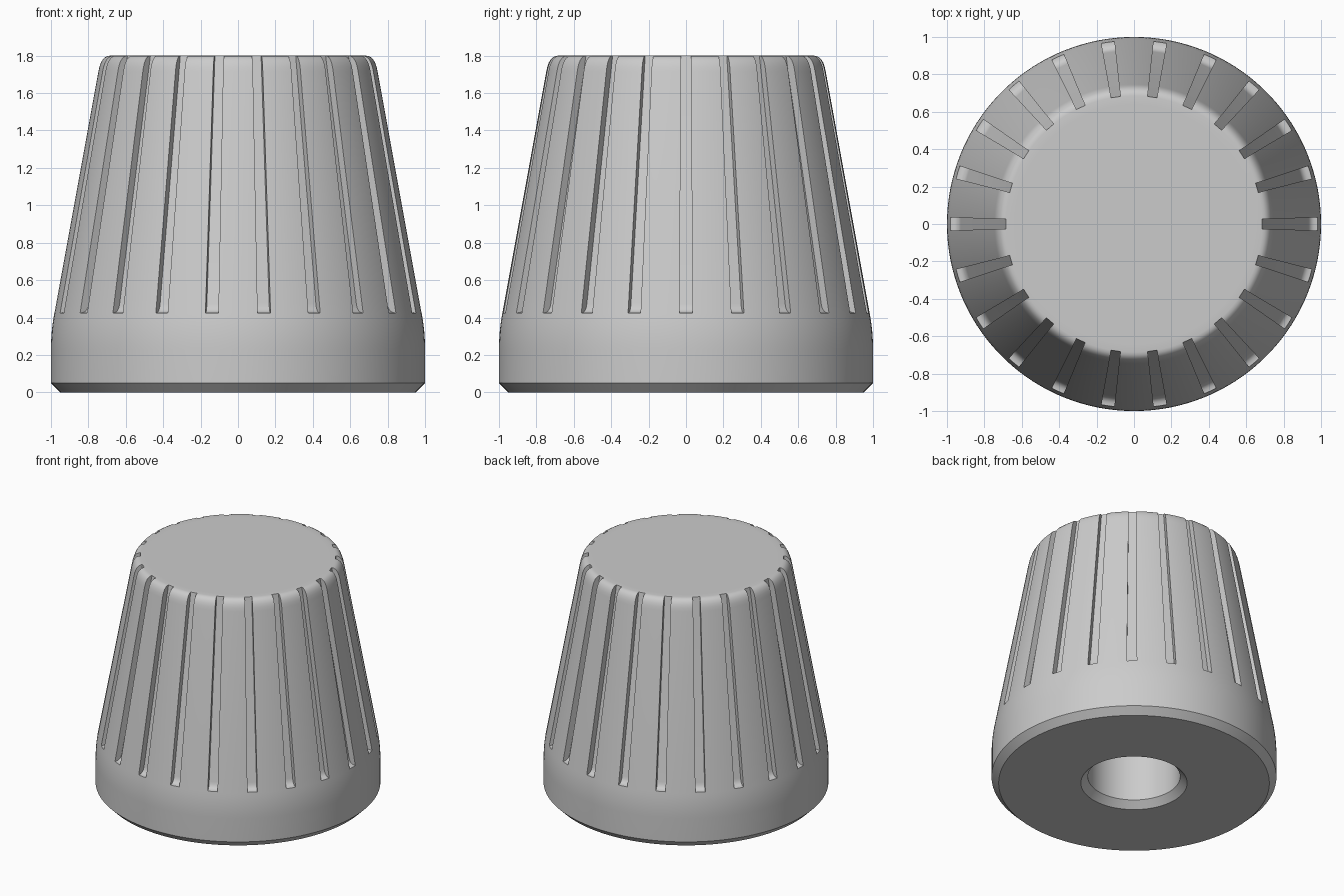
import bpy, bmesh
from math import sin, cos, pi, radians

cube = bpy.data.objects.get("Cube")
if cube:
    bpy.data.objects.remove(cube, do_unlink=True)

SEGMENTS = 132
GROOVES = 22

grey = bpy.data.materials.new("light_grey")
grey.use_nodes = True
colour = (0.6, 0.6, 0.6, 1)
grey.diffuse_color = colour
grey.node_tree.nodes["Principled BSDF"].inputs["Base Color"].default_value = colour


def make_object(name, bm):
    bmesh.ops.recalc_face_normals(bm, faces=bm.faces)
    mesh = bpy.data.meshes.new(name)
    bm.to_mesh(mesh)
    bm.free()
    mesh.materials.append(grey)
    obj = bpy.data.objects.new(name, mesh)
    bpy.context.collection.objects.link(obj)
    return obj


def curve(a, b, c, steps=6):
    """Quadratic arc from a to c, bending at corner b."""
    pts = []
    for i in range(steps + 1):
        t = i / steps
        pts.append(tuple((1 - t) ** 2 * p + 2 * t * (1 - t) * q + t * t * r
                         for p, q, r in zip(a, b, c)))
    return pts


def lathe(name, profile):
    """Turn a (radius, height) profile that starts and ends on the axis."""
    bm = bmesh.new()
    rings = []
    for r, z in profile:
        if r == 0:
            rings.append([bm.verts.new((0, 0, z))] * SEGMENTS)
        else:
            angles = [2 * pi * i / SEGMENTS for i in range(SEGMENTS)]
            rings.append([bm.verts.new((r * cos(a), r * sin(a), z)) for a in angles])
    for low, high in zip(rings, rings[1:]):
        for i in range(SEGMENTS):
            j = (i + 1) % SEGMENTS
            corners = dict.fromkeys((low[i], low[j], high[j], high[i]))
            bm.faces.new(list(corners))
    return make_object(name, bm)


# Knob body: bore, chamfered foot, short skirt, tapered grip, rounded rim
body_profile = [(0, 1.2), (0.324, 1.2), (0.324, 0.05), (0.373, 0), (0.95, 0), (1, 0.05)]
body_profile += curve((1, 0.23), (1, 0.325), (0.983, 0.418))
body_profile += curve((0.747, 1.715), (0.733, 1.8), (0.685, 1.8))
body_profile += [(0.64, 1.8), (0, 1.8)]
knob = lathe("knob_body", body_profile)

# Groove cutters: tapered bars with a curved run-out at the foot
groove_profile = [(1.1, 0.425)]
groove_profile += curve((0.975, 0.425), (0.935, 0.425), (0.926, 0.475), 5)
groove_profile += [(0.676, 1.85), (1.1, 1.85)]
bm = bmesh.new()
for k in range(GROOVES):
    a = 2 * pi * k / GROOVES
    sides = []
    for sign in (-1, 1):
        side = []
        for r, z in groove_profile:
            w = sign * (0.035 - 0.0065 * (z - 0.425))
            side.append(bm.verts.new((r * cos(a) - w * sin(a), r * sin(a) + w * cos(a), z)))
        bm.faces.new(side)
        sides.append(side)
    left, right = sides
    for i in range(len(left)):
        j = (i + 1) % len(left)
        bm.faces.new((left[i], left[j], right[j], right[i]))
cutter = make_object("groove_cutter", bm)
cutter.hide_render = True

# Cut the grooves, then smooth the turned surface
cut = knob.modifiers.new("grooves", "BOOLEAN")
cut.operation = "DIFFERENCE"
cut.solver = "EXACT"
cut.object = cutter
bpy.ops.object.select_all(action="DESELECT")
bpy.context.view_layer.objects.active = knob
knob.select_set(True)
bpy.ops.object.modifier_apply(modifier=cut.name)
bpy.data.objects.remove(cutter, do_unlink=True)
bpy.ops.object.shade_smooth_by_angle(angle=radians(28))
